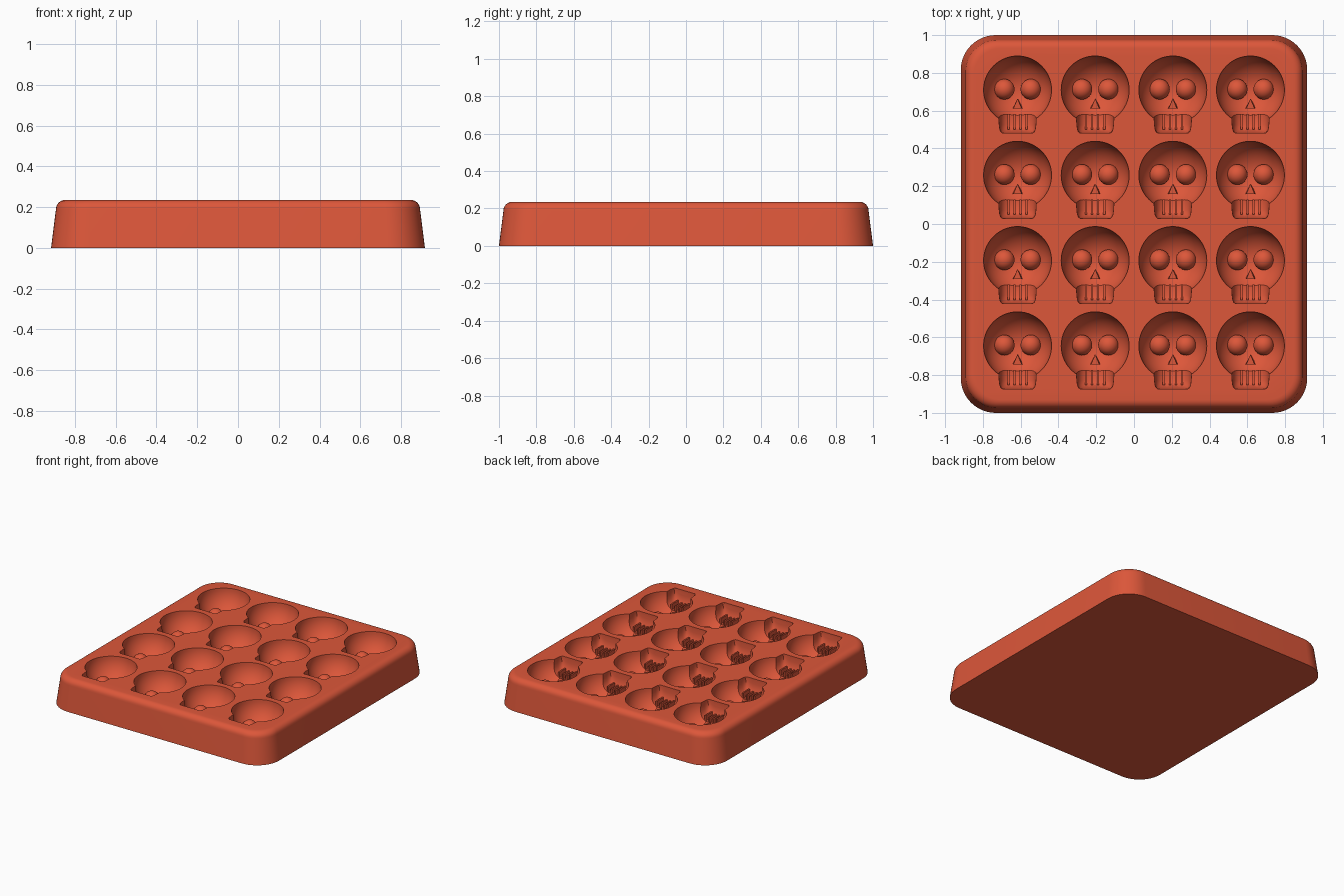
import bpy, bmesh, math
from mathutils import Matrix, Vector

cube = bpy.data.objects.get("Cube")
if cube:
    bpy.data.objects.remove(cube, do_unlink=True)

HEIGHT = 0.235
RIM = HEIGHT + 0.001      # moulding shapes are centred just above the top face
PITCH_X, PITCH_Y = 0.411, 0.4515
START_X, START_Y = -0.6165, -0.645

silicone = bpy.data.materials.new("red_silicone")
silicone.use_nodes = True
COLOUR = (0.72, 0.095, 0.042, 1)
silicone.diffuse_color = COLOUR
silicone.node_tree.nodes["Principled BSDF"].inputs["Base Color"].default_value = COLOUR


def finish(name, bm):
    bmesh.ops.recalc_face_normals(bm, faces=bm.faces)
    mesh = bpy.data.meshes.new(name)
    bm.to_mesh(mesh)
    bm.free()
    mesh.materials.append(silicone)
    obj = bpy.data.objects.new(name, mesh)
    bpy.context.collection.objects.link(obj)
    return obj


def loft(name, rings):
    """Skin a stack of equal-length closed rings and cap both ends."""
    bm = bmesh.new()
    loops = [[bm.verts.new(p) for p in ring] for ring in rings]
    for a, b in zip(loops, loops[1:]):
        for i in range(len(a)):
            j = (i + 1) % len(a)
            bm.faces.new((a[i], a[j], b[j], b[i]))
    bm.faces.new(loops[0])
    bm.faces.new(loops[-1])
    return finish(name, bm)


def ball(name, centre, radius, segments):
    bm = bmesh.new()
    bmesh.ops.create_uvsphere(bm, u_segments=segments, v_segments=segments // 2,
                              radius=radius, matrix=Matrix.Translation(centre))
    return finish(name, bm)


def box(name, centre, size):
    bm = bmesh.new()
    bmesh.ops.create_cube(bm, size=1, matrix=Matrix.Translation(centre)
                          @ Matrix.Diagonal(Vector(size).to_4d()))
    return finish(name, bm)


def apply_modifiers(obj):
    deps = bpy.context.evaluated_depsgraph_get()
    mesh = bpy.data.meshes.new_from_object(obj.evaluated_get(deps))
    obj.modifiers.clear()
    obj.data = mesh


def combine(obj, other, operation):
    mod = obj.modifiers.new("cut", 'BOOLEAN')
    mod.operation, mod.solver, mod.object = operation, 'EXACT', other
    bpy.context.view_layer.update()
    apply_modifiers(obj)
    bpy.data.objects.remove(other, do_unlink=True)


def rounded_rectangle(inset, z, steps=12):
    hx, hy, r = 0.917 - inset, 1.0 - inset, 0.185 - inset * 0.6
    points = []
    for k, (sx, sy) in enumerate([(1, 1), (-1, 1), (-1, -1), (1, -1)]):
        for s in range(steps + 1):
            a = math.pi / 2 * (k + s / steps)
            points.append((sx * (hx - r) + r * math.cos(a),
                           sy * (hy - r) + r * math.sin(a), z))
    return points


# Tray body: drafted walls with a rounded upper edge
FILLET = 0.045
rings = [rounded_rectangle(0, 0), rounded_rectangle(0.024, HEIGHT - FILLET)]
for s in range(1, 7):
    a = math.pi / 2 * s / 6
    rings.append(rounded_rectangle(0.024 + FILLET * (1 - math.cos(a)),
                                   HEIGHT - FILLET * (1 - math.sin(a))))
tray = loft("mould_tray", rings)

# Skull-shaped cutter: cranium bowl joined to a tapering jaw channel
skull = ball("skull_cutter", (0, 0, RIM), 0.18, 56)
jaw_profile = [(-0.02, 0.1, 0.12), (-0.14, 0.1, 0.12), (-0.185, 0.097, 0.118),
               (-0.207, 0.094, 0.105), (-0.221, 0.089, 0.08), (-0.228, 0.08, 0.04)]


def jaw_ring(y, half_width, depth, sides=40):
    ring = []
    for i in range(sides):
        a = math.tau * (i + 0.5) / sides
        c, s = math.cos(a), math.sin(a)
        ring.append((half_width * math.copysign(abs(c) ** 0.7, c), y,
                     RIM + depth * math.copysign(abs(s) ** 0.7, s)))
    return ring


combine(skull, loft("jaw", [jaw_ring(*p) for p in jaw_profile]), 'UNION')

# Raised eyes, nose and tooth gaps are taken out of the cutter
for side in (-1, 1):
    combine(skull, ball("eye", (side * 0.07, 0.004, 0.088), 0.054, 32), 'DIFFERENCE')

nose = loft("nose", [[(-w, -0.098, z), (w, -0.098, z), (0, -0.045, z)]
                     for w, z in ((0.03, 0.03), (0.022, 0.135))])
combine(skull, nose, 'DIFFERENCE')

for x in (-0.048, -0.016, 0.016, 0.048):
    top = 0.15 if abs(x) < 0.03 else 0.16
    combine(skull, box("tooth_gap", (x, -0.168, top - 0.07), (0.011, 0.08, 0.14)),
            'DIFFERENCE')

# Repeat the cutter over the four-by-four grid and press it into the tray
skull.location = (START_X, START_Y, 0)
for offset in ((PITCH_X, 0, 0), (0, PITCH_Y, 0)):
    grid = skull.modifiers.new("grid", 'ARRAY')
    grid.count = 4
    grid.use_relative_offset = False
    grid.use_constant_offset = True
    grid.constant_offset_displace = offset
bpy.context.view_layer.update()
apply_modifiers(skull)
combine(tray, skull, 'DIFFERENCE')

bpy.ops.object.select_all(action='DESELECT')
tray.select_set(True)
bpy.context.view_layer.objects.active = tray
bpy.ops.object.shade_smooth_by_angle(angle=math.radians(32))
